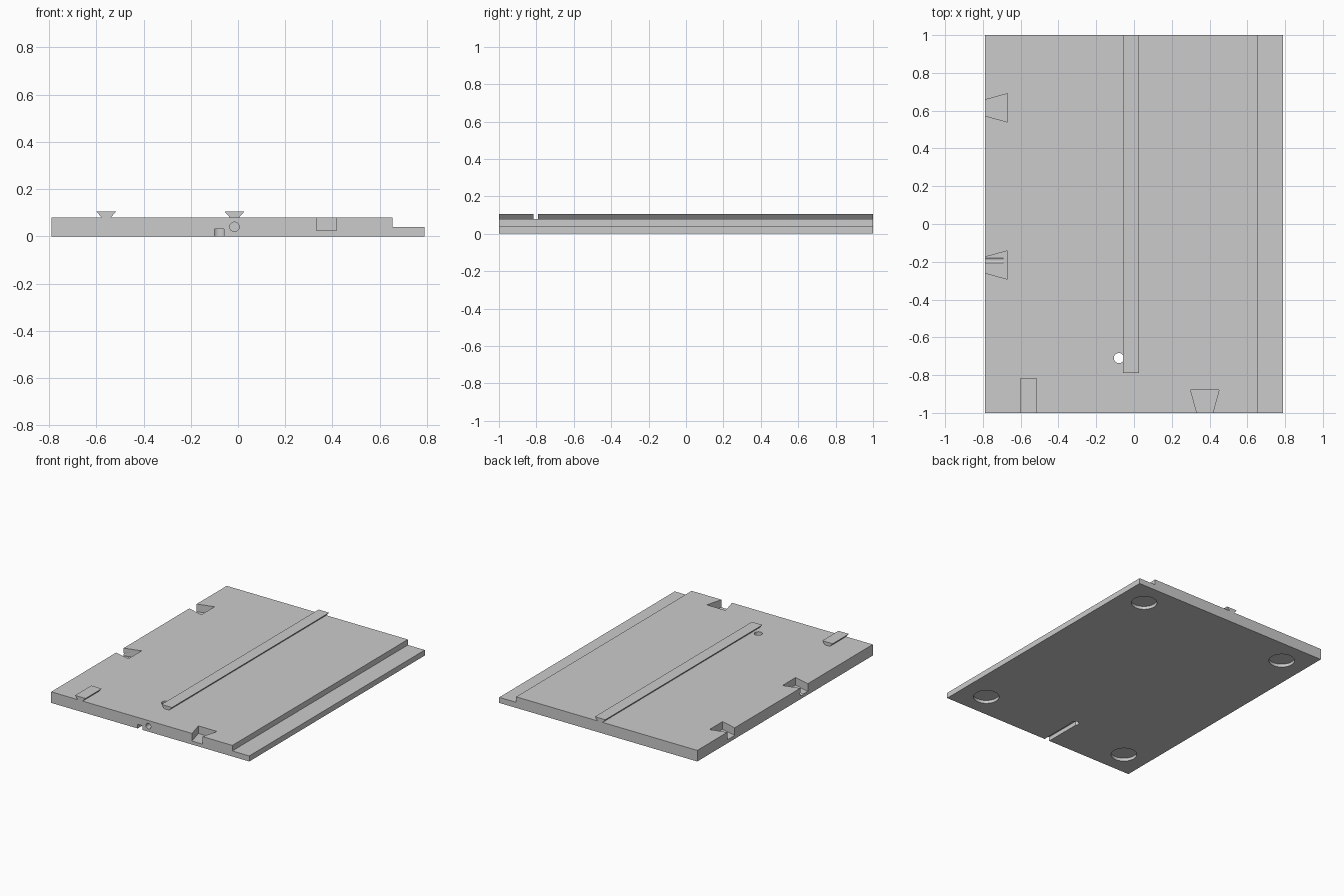
import bpy, bmesh, math
from mathutils import Matrix, Vector

default = bpy.data.objects.get("Cube")
if default:
    bpy.data.objects.remove(default, do_unlink=True)

grey = bpy.data.materials.new("plain grey")
grey.use_nodes = True
colour = (0.6, 0.6, 0.6, 1)
grey.diffuse_color = colour
grey.node_tree.nodes["Principled BSDF"].inputs["Base Color"].default_value = colour


def make_object(name, bm):
    bmesh.ops.recalc_face_normals(bm, faces=bm.faces)
    mesh = bpy.data.meshes.new(name)
    bm.to_mesh(mesh)
    bm.free()
    mesh.materials.append(grey)
    obj = bpy.data.objects.new(name, mesh)
    bpy.context.collection.objects.link(obj)
    return obj


def prism(name, points, direction):
    """Extrude a closed outline of 3D points along a direction."""
    bm = bmesh.new()
    face = bm.faces.new([bm.verts.new(p) for p in points])
    out = bmesh.ops.extrude_face_region(bm, geom=[face])
    moved = [g for g in out["geom"] if isinstance(g, bmesh.types.BMVert)]
    bmesh.ops.translate(bm, verts=moved, vec=direction)
    return make_object(name, bm)


def cylinder(name, start, end, radius):
    a, b = Vector(start), Vector(end)
    turn = (b - a).to_track_quat('Z', 'Y').to_matrix().to_4x4()
    bm = bmesh.new()
    bmesh.ops.create_cone(bm, cap_ends=True, segments=32, radius1=radius,
                          radius2=radius, depth=(b - a).length,
                          matrix=Matrix.Translation((a + b) / 2) @ turn)
    return make_object(name, bm)


def dovetail_rail(name, x, y0, y1):
    z0, z1, foot, top = 0.078, 0.105, 0.018, 0.042
    outline = [(x - foot, y0, z0), (x + foot, y0, z0),
               (x + top, y0, z1), (x - top, y0, z1)]
    return prism(name, outline, (0, y1 - y0, 0))


def socket_cutter(name, origin, inward):
    """Dovetail pocket that widens inward from the plate edge."""
    o, d = Vector(origin), Vector(inward)
    side = Vector((-d.y, d.x, 0))
    lip = 0.02
    outline = [o - d * lip + side * 0.0365, o - d * lip - side * 0.0365,
               o + d * 0.12 - side * 0.075, o + d * 0.12 + side * 0.075]
    return prism(name, outline, (0, 0, 0.1))


# Stepped base plate
profile = [(-0.79, 0), (0.79, 0), (0.79, 0.04), (0.655, 0.04),
           (0.655, 0.08), (-0.79, 0.08)]
plate = prism("base_plate", [(x, -1, z) for x, z in profile], (0, 2, 0))

# Dovetail sockets along the side and the front
cutters = [
    socket_cutter("rear_side_socket", (-0.79, 0.615, 0.025), (1, 0, 0)),
    socket_cutter("front_side_socket", (-0.79, -0.217, 0.025), (1, 0, 0)),
    socket_cutter("front_socket", (0.375, -1, 0.025), (0, 1, 0)),
]

# Round holes: pin holes in the edges, cable hole, foot pockets below
cutters += [
    cylinder("front_pin_hole", (-0.015, -1.05, 0.04), (-0.015, -0.9, 0.04), 0.02),
    cylinder("side_pin_hole", (-0.85, -0.193, 0.04), (-0.69, -0.193, 0.04), 0.02),
    cylinder("cable_hole", (-0.08, -0.71, -0.05), (-0.08, -0.71, 0.15), 0.027),
]
for x in (-0.6, 0.6):
    for y in (-0.82, 0.82):
        cutters.append(cylinder("foot_pocket", (x, y, -0.05), (x, y, 0.022), 0.086))

# Cable groove under the front edge
groove = [(x, -1.05, z) for x, z in
          ((-0.1, -0.05), (-0.06, -0.05), (-0.06, 0.03), (-0.1, 0.03))]
cutters.append(prism("cable_groove", groove, (0, 0.34, 0)))

for cutter in cutters:
    cutter.hide_render = True
    mod = plate.modifiers.new(cutter.name, 'BOOLEAN')
    mod.operation = 'DIFFERENCE'
    mod.solver = 'EXACT'
    mod.object = cutter

# Bake the cuts and drop the cutters
graph = bpy.context.evaluated_depsgraph_get()
baked = bpy.data.meshes.new_from_object(plate.evaluated_get(graph))
plate.modifiers.clear()
plate.data = baked
for cutter in cutters:
    bpy.data.objects.remove(cutter, do_unlink=True)

# Raised dovetail rails
dovetail_rail("long_rail", -0.015, -0.79, 1)
dovetail_rail("short_rail", -0.558, -1, -0.815)

# Smooth round walls, crisp edges
bpy.ops.object.select_all(action='DESELECT')
plate.select_set(True)
bpy.context.view_layer.objects.active = plate
bpy.ops.object.shade_smooth_by_angle(angle=math.radians(30))
